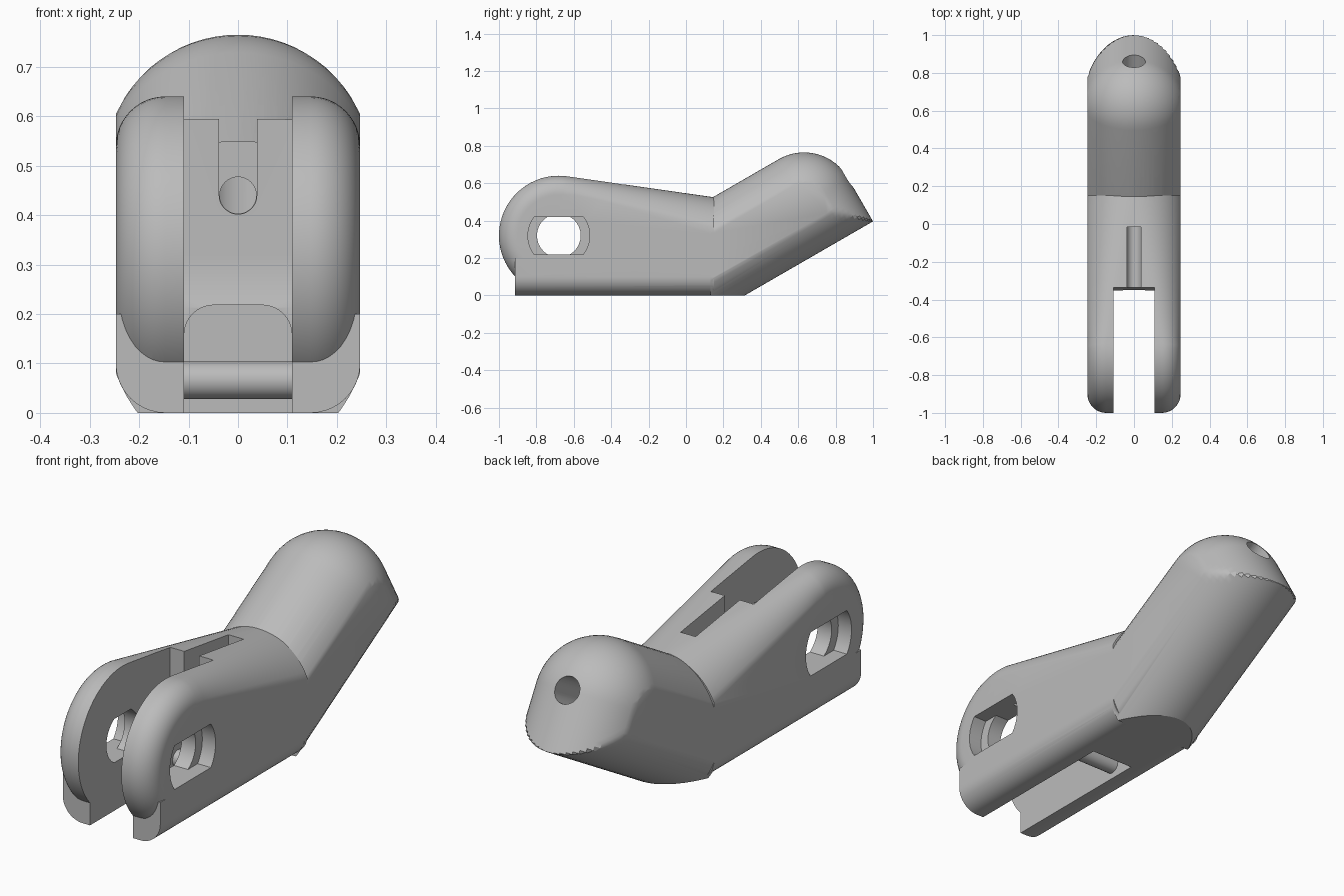
import bpy, bmesh
from math import sin, cos, asin, pi, radians
from mathutils import Vector, Matrix

cube = bpy.data.objects.get("Cube")
if cube:
    bpy.data.objects.remove(cube, do_unlink=True)

HALF = 0.247                      # half width of the whole part
HINGE = Vector((-0.68, 0.32))     # hinge centre in (y, z)
BEND = Vector((0.15, 0.525))      # top of the bend in (y, z)
ARM_R, ARM_S, ARM_N = 0.27, 0.794, 0.113
TILT = radians(30)

grey = bpy.data.materials.new("plain grey")
grey.use_nodes = True
grey.diffuse_color = (0.5, 0.5, 0.5, 1)
grey.node_tree.nodes["Principled BSDF"].inputs["Base Color"].default_value = (0.5, 0.5, 0.5, 1)


def make(name, bm):
    bmesh.ops.remove_doubles(bm, verts=bm.verts, dist=1e-5)
    bmesh.ops.recalc_face_normals(bm, faces=bm.faces)
    mesh = bpy.data.meshes.new(name)
    bm.to_mesh(mesh)
    bm.free()
    mesh.materials.append(grey)
    obj = bpy.data.objects.new(name, mesh)
    bpy.context.collection.objects.link(obj)
    return obj


def bridge(bm, rows, closed_row):
    for a, b in zip(rows, rows[1:]):
        n = len(a)
        for i in range(n if closed_row else n - 1):
            k = (i + 1) % n
            bm.faces.new((a[i], a[k], b[k], b[i]))


def prism(name, points, start, end, axis):
    """Extrude a (y, z) outline along x, or an (x, z) outline along y."""
    bm = bmesh.new()
    rows = [[bm.verts.new((d, p, q) if axis == "x" else (p, d, q)) for p, q in points]
            for d in (start, end)]
    bridge(bm, rows, True)
    for row in rows:
        bm.faces.new(row)
    return make(name, bm)


def rod(name, start, end, radius):
    start, end = Vector(start), Vector(end)
    way = end - start
    bm = bmesh.new()
    place = Matrix.Translation((start + end) / 2) @ way.to_track_quat("Z", "Y").to_matrix().to_4x4()
    bmesh.ops.create_cone(bm, cap_ends=True, segments=40, radius1=radius, radius2=radius,
                          depth=way.length, matrix=place)
    return make(name, bm)


def combine(target, tool, operation):
    mod = target.modifiers.new(operation, "BOOLEAN")
    mod.operation, mod.solver, mod.object = operation, "EXACT", tool
    bpy.context.view_layer.objects.active = target
    bpy.ops.object.modifier_apply(modifier=mod.name)
    bpy.data.objects.remove(tool, do_unlink=True)


def arc(cx, cz, r, a0, a1, steps=10):
    return [(cx + r * cos(radians(a0 + (a1 - a0) * i / steps)),
             cz + r * sin(radians(a0 + (a1 - a0) * i / steps))) for i in range(steps + 1)]


def arm_point(x, s, n):
    return Vector((x, s * cos(TILT) - n * sin(TILT), s * sin(TILT) + n * cos(TILT)))


def hinge_body():
    # outline rows: position, inward direction, progress towards the bend
    outline = []
    for i in range(43):
        a = radians(250 - 168 * i / 42)
        radial = Vector((cos(a), sin(a)))
        outline.append((HINGE + radial * 0.32, -radial, 0))
    top, inward = outline[-1][:2]
    for i in range(1, 17):
        k = i / 16
        outline.append((top.lerp(BEND, k), inward.lerp(Vector((0, -1)), k), k))
    bm, rows, steps = bmesh.new(), [], 12
    for pos, inward, k in outline:
        flat, r = 0.147 * (1 - k), 0.1 + (ARM_R - 0.1) * k
        limit = asin(min(1, (HALF - flat) / r))
        side = []
        for j in range(steps + 1):
            a = limit * j / steps
            p = pos + inward * r * (1 - cos(a))
            side.append((flat + r * sin(a), p.x, p.y))
        both = [(-x, y, z) for x, y, z in reversed(side)] + side
        rows.append([bm.verts.new(c) for c in both])
    rows.append([bm.verts.new((v.co.x, BEND.x, 0.15)) for v in rows[-1]])
    bridge(bm, rows + rows[:1], False)
    for edge in (0, -1):
        bm.faces.new([row[edge] for row in rows])
    return make("hinge_body", bm)


def clip(bm, point, normal):
    bmesh.ops.bisect_plane(bm, geom=bm.verts[:] + bm.edges[:] + bm.faces[:], dist=1e-6,
                           plane_co=point, plane_no=normal, clear_outer=True)
    bmesh.ops.holes_fill(bm, edges=[e for e in bm.edges if e.is_boundary], sides=0)


def raised_arm():
    # round bar with a domed top end and a mitred lower end
    bm, rows, half = bmesh.new(), [], 32
    stations = [(-0.2 - ARM_S, ARM_R)]
    for i in range(half // 2 + 1):
        a = pi * i / half
        stations.append((ARM_R * sin(a), ARM_R * cos(a)))
    for t, w in stations:
        row = []
        for i in range(2 * half):
            a = pi * i / half
            if i <= half:
                x, n = w * cos(a), w * sin(a)
            else:
                x, n = max(-w, min(w, ARM_R * cos(a))), ARM_R * sin(a)
            row.append(bm.verts.new(arm_point(x, ARM_S + t, ARM_N + n)))
        rows.append(row)
    bridge(bm, rows, True)
    bm.faces.new(rows[0])
    bmesh.ops.remove_doubles(bm, verts=bm.verts, dist=1e-5)
    bmesh.ops.recalc_face_normals(bm, faces=bm.faces)
    clip(bm, (0, 0.13, 0), (0, -1, 0))
    clip(bm, (0, 0, 0), (0, 0, -1))
    clip(bm, (HALF, 0, 0), (1, 0, 0))
    clip(bm, (-HALF, 0, 0), (-1, 0, 0))
    return make("raised_arm", bm)


def flat_sided_circle(r):
    # circle around the hinge with its top and bottom cut flat
    a = math_angle = asin(0.1 / r) * 180 / pi
    return arc(*HINGE, r, -a, a) + arc(*HINGE, r, 180 - a, 180 + a)


# solid body: hinge end, base block and raised arm
body = hinge_body()
base = [(-HALF, 0.2)] + arc(-0.147, 0.1, 0.1, 180, 270) + arc(0.147, 0.1, 0.1, 270, 360) + [(HALF, 0.2)]
combine(body, prism("base_block", base, -0.915, BEND.x, "y"), "UNION")
combine(body, raised_arm(), "UNION")

# fork slot and the arched pocket beneath it
slot = [(-1.1, -0.1), (-1.1, 0.9), (-0.335, 0.9), (-0.335, 0.32)]
slot += arc(*HINGE, 0.345, -2, -18, 6) + [(-0.352, -0.1)]
combine(body, prism("slot_cutter", slot, -0.109, 0.109, "x"), "DIFFERENCE")
arch = [(0.109, -0.1)] + arc(0.049, 0.158, 0.06, 0, 90) + arc(-0.049, 0.158, 0.06, 90, 180) + [(-0.109, -0.1)]
combine(body, prism("pocket_cutter", arch, -0.45, -0.15, "y"), "DIFFERENCE")

# cable groove, cable hole and bore through the dome
groove = [(0.038, 0.9), (-0.038, 0.9)] + arc(0, 0.44, 0.038, 180, 360, 20)
combine(body, prism("groove_cutter", groove, -0.45, -0.015, "y"), "DIFFERENCE")
combine(body, rod("hole_cutter", (0, -0.03, 0.44), (0, 0.56, 0.44), 0.037), "DIFFERENCE")
combine(body, rod("bore_cutter", arm_point(0, 0.64, ARM_N), arm_point(0, 1.2, ARM_N), 0.06), "DIFFERENCE")

# hinge holes with a wider recess on each outer side
combine(body, prism("hinge_hole_cutter", flat_sided_circle(0.117), -0.4, 0.4, "x"), "DIFFERENCE")
for side in (-1, 1):
    combine(body, prism("recess_cutter", flat_sided_circle(0.165), side * 0.18, side * 0.4, "x"), "DIFFERENCE")

body.name = "lever_body"
pin = rod("cross_pin", (-0.13, -0.28, 0.066), (0.13, -0.28, 0.066), 0.038)

for obj in (body, pin):
    bpy.ops.object.select_all(action="DESELECT")
    obj.select_set(True)
    bpy.context.view_layer.objects.active = obj
    bpy.ops.object.shade_smooth_by_angle(angle=radians(30))
